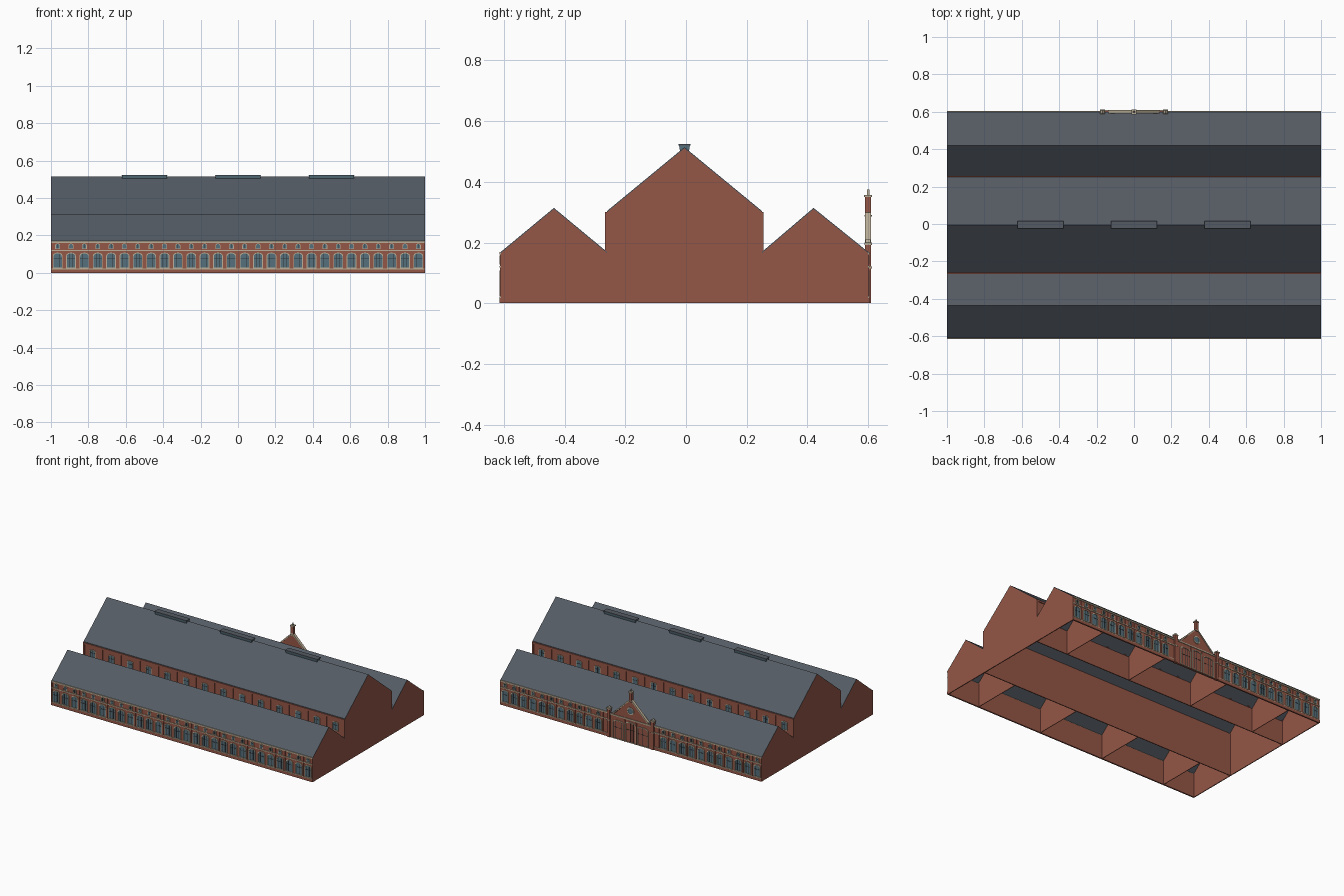
import bpy, bmesh, math

if "Cube" in bpy.data.objects:
    bpy.data.objects.remove(bpy.data.objects["Cube"])

COL = {"brick": (0.30, 0.095, 0.062, 1), "roof": (0.09, 0.105, 0.125, 1),
       "trim": (0.50, 0.43, 0.31, 1), "glass": (0.09, 0.16, 0.20, 1),
       "dark": (0.03, 0.035, 0.04, 1)}
MATS = {}
for k, c in COL.items():
    MATS[k] = bpy.data.materials.new(k)
    MATS[k].diffuse_color = c
PARTS = {}


def part(name, mat):
    """One mesh buffer per named part."""
    return PARTS.setdefault(name, (bmesh.new(), mat))[0]


def extrude(bm, pts_a, pts_b):
    a = [bm.verts.new(p) for p in pts_a]
    b = [bm.verts.new(p) for p in pts_b]
    bm.faces.new(a)
    bm.faces.new(b[::-1])
    for i in range(len(a)):
        j = (i + 1) % len(a)
        bm.faces.new((a[j], a[i], b[i], b[j]))


def prism_x(bm, yz, x0, x1):
    extrude(bm, [(x0, y, z) for y, z in yz], [(x1, y, z) for y, z in yz])


class Wall:
    """Long wall plane: draws x-z outlines with depth measured outwards."""
    def __init__(self, label, y, s):
        self.label, self.y, self.s = label, y, s

    def shape(self, name, mat, xz, d0, d1):
        f = lambda d: [(x, self.y + self.s * d, z) for x, z in xz]
        extrude(part(self.label + "_" + name, mat), f(d0), f(d1))

    def box(self, name, mat, x0, x1, z0, z1, d0, d1):
        self.shape(name, mat, [(x0, z0), (x1, z0), (x1, z1), (x0, z1)], d0, d1)

    def ring(self, name, mat, outer, inner, d0, d1):
        for i in range(len(outer)):
            j = (i + 1) % len(outer)
            self.shape(name, mat, [outer[i], outer[j], inner[j], inner[i]], d0, d1)

    def window(self, x, z, w, h, rise, t=0.004, d=0.005, bars=1, kind="windows"):
        outer, inner = arch(x, z, w, h, rise), arch(x, z + t, w - 2 * t, h - 2 * t, rise)
        self.ring(kind + "_frame", "trim", outer, inner, -0.002, d)
        self.shape(kind + "_glass", "glass", inner, -0.002, d * 0.3)
        for i in range(bars):
            bx = x - w / 2 + w * (i + 1) / (bars + 1)
            self.box(kind + "_bars", "dark", bx - .001, bx + .001, z + t, z + h - t, 0, d * 0.6)
        self.box(kind + "_bars", "dark", x - w / 2 + t, x + w / 2 - t,
                 z + h * .6, z + h * .6 + .002, 0, d * 0.6)


def arch(x, z, w, h, rise, n=8):
    pts = [(x - w / 2, z), (x + w / 2, z)]
    for i in range(n + 1):
        a = math.pi * i / n
        pts.append((x + w / 2 * math.cos(a), z + h - rise + rise * math.sin(a)))
    return pts


# Gable ends: one stepped three-nave profile
YF, YB, NF, NB = -0.61, 0.60, -0.26, 0.25
RIDGE_F, RIDGE_N, RIDGE_B = -0.435, -0.005, 0.42
EAVE, HIGH, AISLE_TOP, TOP = 0.165, 0.30, 0.31, 0.51
profile = [(YF, 0), (YB, 0), (YB, EAVE), (RIDGE_B, AISLE_TOP), (NB, EAVE), (NB, HIGH),
           (RIDGE_N, TOP), (NF, HIGH), (NF, EAVE), (RIDGE_F, AISLE_TOP), (YF, EAVE)]
for s, side in ((-1, "left"), (1, "right")):
    prism_x(part(side + "_gable_wall", "brick"), profile, s, s * 0.994)

# Long walls and clerestory walls
for n, y, h, w in (("front_wall", YF, EAVE, .006), ("back_wall", YB, EAVE, -.006),
                   ("front_nave_wall", NF, HIGH, .006), ("back_nave_wall", NB, HIGH, -.006)):
    prism_x(part(n, "brick"), [(y, 0), (y + w, 0), (y + w, h), (y, h)], -1, 1)

# Roof sheets
for n, a, r, b, ze, zr in (("front_aisle_roof", YF, RIDGE_F, NF, EAVE, AISLE_TOP),
                           ("nave_roof", NF, RIDGE_N, NB, HIGH, TOP),
                           ("back_aisle_roof", NB, RIDGE_B, YB, EAVE, AISLE_TOP)):
    prism_x(part(n, "roof"), [(a, ze), (r, zr), (b, ze), (b, ze + .004), (r, zr + .004),
                              (a, ze + .004)], -1, 1)

# Cross partitions inside the aisles
for x in (-.75, -.25, .25, .75):
    for n, a, r, b in (("front_partitions", YF, RIDGE_F, NF), ("back_partitions", NB, RIDGE_B, YB)):
        prism_x(part(n, "brick"), [(a, 0), (b, 0), (b, EAVE), (r, AISLE_TOP), (a, EAVE)],
                x - .002, x + .002)

# Ridge vents, flaring towards the top
for x in (-.5, 0, .5):
    prism_x(part("ridge_vents", "glass"), [(RIDGE_N - .015, .503), (RIDGE_N + .015, .503),
            (RIDGE_N + .018, .520), (RIDGE_N - .018, .520)], x - .12, x + .12)
    prism_x(part("ridge_vent_caps", "roof"), [(RIDGE_N - .02, .519), (RIDGE_N + .02, .519),
            (RIDGE_N + .02, .524), (RIDGE_N - .02, .524)], x - .123, x + .123)

# Arcaded facades: 28 bays, the back leaves room for the portal
front, back = Wall("front", YF, -1), Wall("back", YB, 1)
for wall, gap in ((front, 0), (back, 0.165)):
    spans = [(-1, 1)] if not gap else [(-1, -gap), (gap, 1)]
    for a, b in spans:
        wall.box("plinth", "brick", a, b, 0, .018, 0, .004)
        wall.box("bands", "trim", a, b, .018, .022, 0, .004)
        wall.box("bands", "trim", a, b, .117, .123, 0, .004)
        wall.box("cornice", "trim", a, b, .160, .169, -.004, .005)
    for i in range(28):
        x = -1 + (i + .5) / 14
        if abs(x) < gap + .03:
            continue
        wall.window(x, .024, .052, .084, .016, bars=2)
        wall.window(x, .127, .026, .030, .010, t=.003, kind="upper_windows")
    for i in range(29):
        x = max(-.997, min(.997, -1 + i / 14))
        if abs(x) > gap:
            wall.box("piers", "brick", x - .003, x + .003, 0, .160, 0, .003)

# Clerestory: 14 bays of paired windows between pilasters
for wall in (Wall("front_clerestory", NF, -1), Wall("back_clerestory", NB, 1)):
    for i in range(15):
        x = max(-.994, min(.994, -1 + i / 7))
        wall.box("pilasters", "brick", x - .006, x + .006, EAVE, HIGH, 0, .006)
    wall.box("eaves_band", "brick", -1, 1, .288, HIGH, 0, .006)
    for i in range(14):
        x = -1 + (i + .5) / 7
        wall.window(x, .205, .044, .060, .007, t=.003, d=.004)

# Back portal: gabled brick front with doors, round window and coping
W = .155
back.shape("portal_wall", "brick", [(-W, 0), (W, 0), (W, .165), (.125, .172), (0, .300),
                                    (-.125, .172), (-W, .165)], -.008, .005)
for s in (-1, 1):
    back.shape("portal_coping", "trim", [(s * .135, .166), (s * .135, .176), (0, .308), (0, .297)],
               -.010, .009)
    # flanking posts
    x = s * .168
    back.box("portal_posts", "brick", x - .011, x + .011, 0, .192, -.010, .010)
    back.box("portal_post_caps", "trim", x - .014, x + .014, .192, .200, -.012, .012)
    back.box("portal_post_caps", "trim", x - .013, x + .013, .115, .121, -.011, .012)
    back.shape("portal_post_caps", "trim", [(x - .010, .200), (x + .010, .200), (x, .210)], -.008, .008)
    # door side jambs
    back.box("portal_jambs", "brick", s * .045 - .004, s * .045 + .004, 0, .150, .004, .010)
back.box("portal_band", "trim", -W, W, .158, .166, .004, .009)
for x, w, h in ((-.093, .084, .130), (0, .078, .142), (.093, .084, .130)):
    back.window(x, .002, w, h, .014, t=.004, d=.010, bars=3, kind="portal_doors")
ring = lambda r: [(r * math.cos(math.tau * i / 16), .222 + r * math.sin(math.tau * i / 16))
                  for i in range(16)]
back.ring("round_window_frame", "trim", ring(.026), ring(.020), .003, .009)
back.shape("round_window_glass", "glass", ring(.020), .003, .007)

# Pinnacle on the portal gable
back.box("pinnacle", "brick", -.010, .010, .285, .350, -.010, .010)
back.box("pinnacle_cap", "trim", -.014, .014, .350, .357, -.014, .012)
back.box("pinnacle_cap", "trim", -.013, .013, .286, .291, -.012, .012)
back.shape("pinnacle_tip", "trim", [(-.005, .357), (.005, .357), (0, .374)], -.004, .004)

# Turn every buffer into an object
for name, (bm, mat) in PARTS.items():
    bmesh.ops.recalc_face_normals(bm, faces=bm.faces)
    me = bpy.data.meshes.new(name)
    bm.to_mesh(me)
    bm.free()
    me.materials.append(MATS[mat])
    bpy.context.collection.objects.link(bpy.data.objects.new(name, me))

for m in bpy.data.materials:
    if m.users and not m.is_grease_pencil:
        m.use_nodes = True
        m.node_tree.nodes["Principled BSDF"].inputs["Base Color"].default_value = m.diffuse_color
